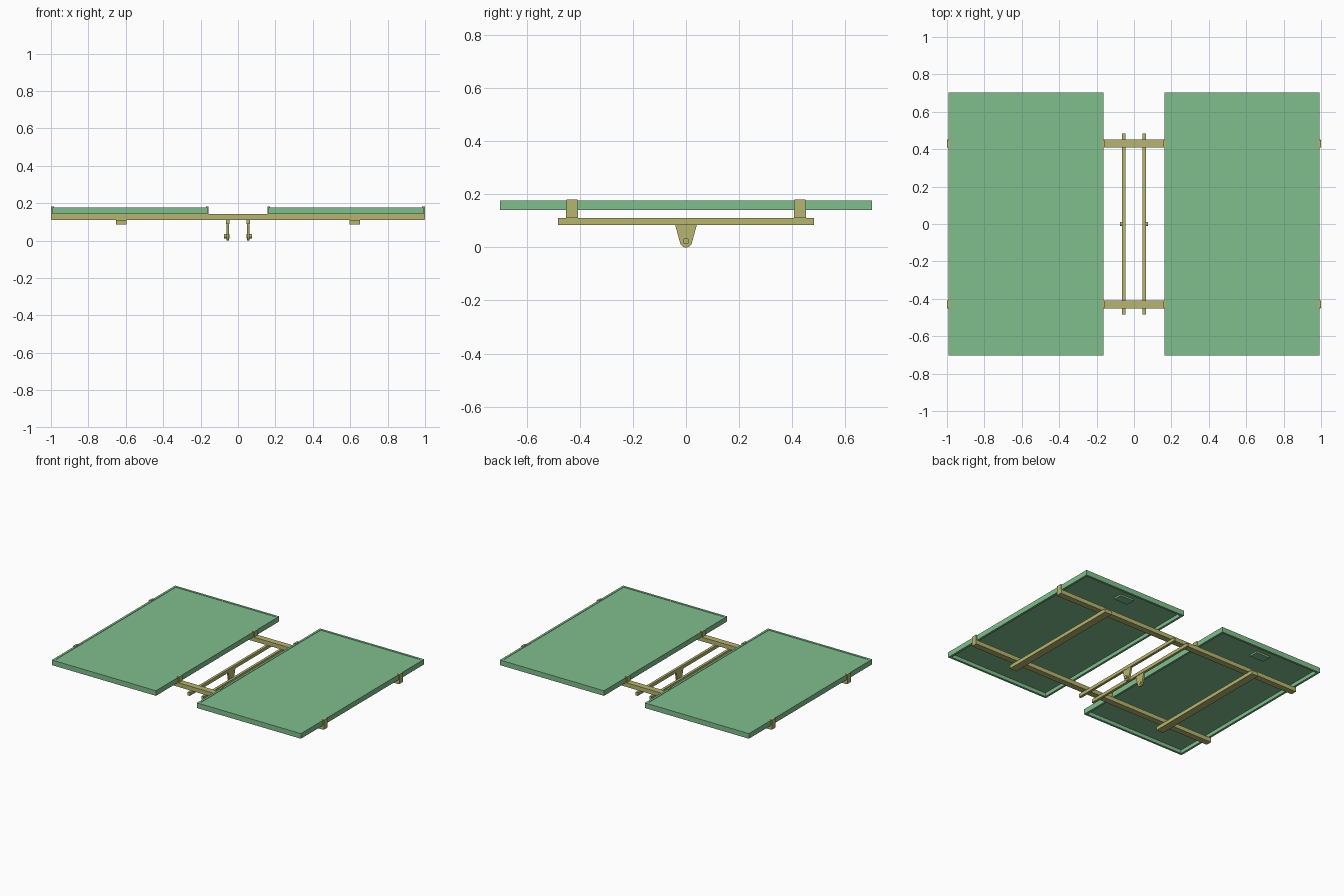
import bpy, bmesh, math
from mathutils import Matrix

if "Cube" in bpy.data.objects:
    bpy.data.objects.remove(bpy.data.objects["Cube"])


def material(name, color):
    m = bpy.data.materials.new(name)
    m.diffuse_color = color
    m.use_nodes = True
    m.node_tree.nodes["Principled BSDF"].inputs["Base Color"].default_value = m.diffuse_color
    return m


GREEN = material("panel_green", (0.22, 0.52, 0.27, 1))
OLIVE = material("frame_olive", (0.47, 0.46, 0.16, 1))


def finish(name, bm, mat):
    bmesh.ops.recalc_face_normals(bm, faces=bm.faces)
    me = bpy.data.meshes.new(name)
    bm.to_mesh(me)
    bm.free()
    me.materials.append(mat)
    ob = bpy.data.objects.new(name, me)
    bpy.context.collection.objects.link(ob)
    return ob


def boxes(name, mat, *spans):
    """One object made of boxes given as (x0, x1, y0, y1, z0, z1)."""
    bm = bmesh.new()
    for x0, x1, y0, y1, z0, z1 in spans:
        mtx = (Matrix.Translation(((x0 + x1) / 2, (y0 + y1) / 2, (z0 + z1) / 2))
               @ Matrix.Diagonal((x1 - x0, y1 - y0, z1 - z0, 1)))
        bmesh.ops.create_cube(bm, size=1, matrix=mtx)
    return finish(name, bm, mat)


def plate_x(name, mat, profile, x0, x1):
    """Extrude a (y, z) outline along x."""
    bm = bmesh.new()
    face = bm.faces.new([bm.verts.new((x0, y, z)) for y, z in profile])
    ext = bmesh.ops.extrude_face_region(bm, geom=[face])
    verts = [v for v in ext["geom"] if isinstance(v, bmesh.types.BMVert)]
    bmesh.ops.translate(bm, verts=verts, vec=(x1 - x0, 0, 0))
    return finish(name, bm, mat)


PX0, PX1, PY = 0.163, 0.993, 0.702      # panel extents
ZB, ZT = 0.141, 0.178                   # panel bottom and top
RIM = 0.016

for side, s in (("left", -1), ("right", 1)):
    def sx(a, b):
        return (min(s * a, s * b), max(s * a, s * b))

    # panel rim: a hollow rectangular ring
    x0, x1 = sx(PX0, PX1)
    bm = bmesh.new()
    rings = []
    for inset, z in ((0, ZB), (0, ZT), (RIM, ZT), (RIM, ZB)):
        rings.append([bm.verts.new((x, y, z)) for x, y in (
            (x0 + inset, -PY + inset), (x1 - inset, -PY + inset),
            (x1 - inset, PY - inset), (x0 + inset, PY - inset))])
    for i in range(4):
        a, b = rings[i], rings[(i + 1) % 4]
        for k in range(4):
            n = (k + 1) % 4
            bm.faces.new((a[k], a[n], b[n], b[k]))
    finish("panel_rim_" + side, bm, GREEN)

    # glass sheet, slightly sunk in the rim
    boxes("panel_sheet_" + side, GREEN,
          (x0 + RIM / 2, x1 - RIM / 2, -PY + RIM / 2, PY - RIM / 2, 0.167, 0.1755))

    # junction box under the sheet
    c = (x0 + x1) / 2
    boxes("junction_box_" + side, GREEN, (c - 0.055, c + 0.055, 0.555, 0.62, 0.155, 0.168))

    # lower support beam
    boxes("support_beam_" + side, OLIVE, (*sx(0.597, 0.652), -0.483, 0.483, 0.085, 0.111))

    # thin centre rail
    boxes("centre_rail_" + side, OLIVE, (*sx(0.046, 0.064), -0.483, 0.483, 0.088, 0.1115))

    # tapered pivot bracket with rounded foot
    foot = [(0.023 * math.cos(t), 0.023 + 0.023 * math.sin(t))
            for t in (math.radians(195 + 15 * i) for i in range(11))]
    plate_x("pivot_bracket_" + side, OLIVE,
            [(-0.04, 0.11), (-0.04, 0.082)] + foot + [(0.04, 0.082), (0.04, 0.11)],
            *sx(0.049, 0.062))

    # bolt through the bracket
    disc = [(0.012 * math.cos(i * math.pi / 8), 0.024 + 0.012 * math.sin(i * math.pi / 8))
            for i in range(16)]
    plate_x("pivot_bolt_" + side, OLIVE, disc, *sx(0.046, 0.074))

    # clamps holding the inner and outer panel edges
    for end, e in (("back", 0.43), ("front", -0.43)):
        y0, y1 = e - 0.02, e + 0.02
        boxes(f"outer_clamp_{side}_{end}", OLIVE,
              (*sx(PX1, 1.0), y0, y1, 0.112, 0.18),
              (*sx(PX1 - 0.008, 1.0), y0, y1, 0.178, 0.181))
        boxes(f"inner_clamp_{side}_{end}", OLIVE,
              (*sx(PX0 - 0.006, PX0), y0, y1, 0.135, 0.18),
              (*sx(PX0 - 0.006, PX0 + 0.008), y0, y1, 0.178, 0.181))

# long cross rails carrying the panels
for end, e in (("back", 0.43), ("front", -0.43)):
    boxes("cross_rail_" + end, OLIVE, (-0.998, 0.998, e - 0.022, e + 0.022, 0.111, 0.141))
